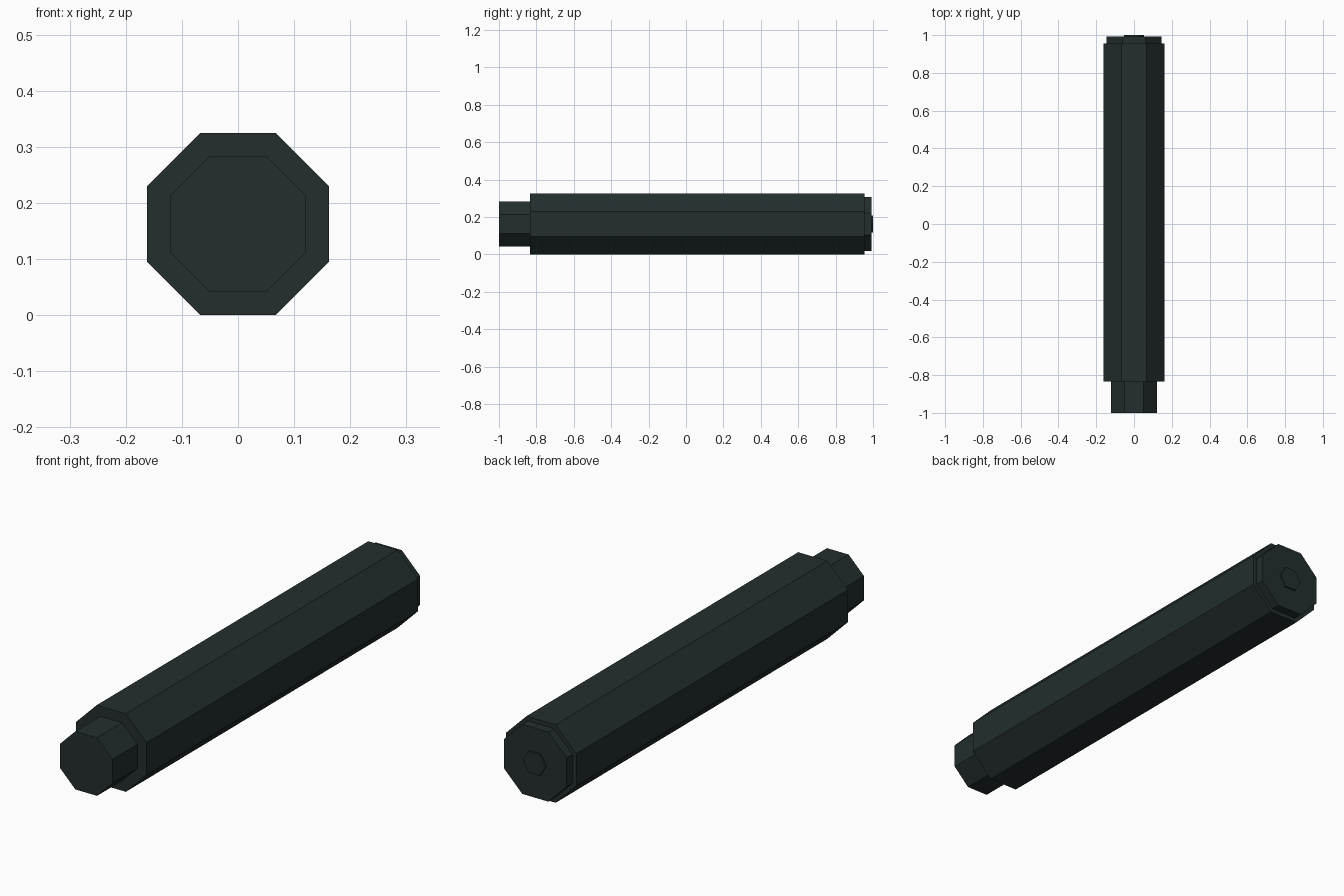
import bpy
from math import pi, cos

cube = bpy.data.objects.get("Cube")
if cube:
    bpy.data.objects.remove(cube, do_unlink=True)

AXIS_Z = 0.1625

# Single dark grey-green finish
colour = (0.017, 0.027, 0.027, 1.0)
finish = bpy.data.materials.new("dark_slate")
finish.use_nodes = True
finish.diffuse_color = colour
finish.node_tree.nodes["Principled BSDF"].inputs["Base Color"].default_value = colour


def prism(name, sides, apothem, y0, y1):
    """Regular prism along y with a flat side facing up."""
    bpy.ops.mesh.primitive_cylinder_add(
        vertices=sides,
        radius=apothem / cos(pi / sides),
        depth=y1 - y0,
        location=(0, (y0 + y1) / 2, AXIS_Z),
        rotation=(pi / 2, pi / sides, 0),
    )
    part = bpy.context.object
    part.name = name
    part.data.materials.append(finish)
    return part


# Narrow front neck, long body, stepped rear cap and its small hexagonal stud
prism("front_neck", 8, 0.121, -1.0, -0.835)
prism("main_body", 8, AXIS_Z, -0.835, 0.955)
prism("rear_cap", 8, 0.145, 0.955, 0.993)
prism("rear_stud", 6, 0.045, 0.993, 1.0)
